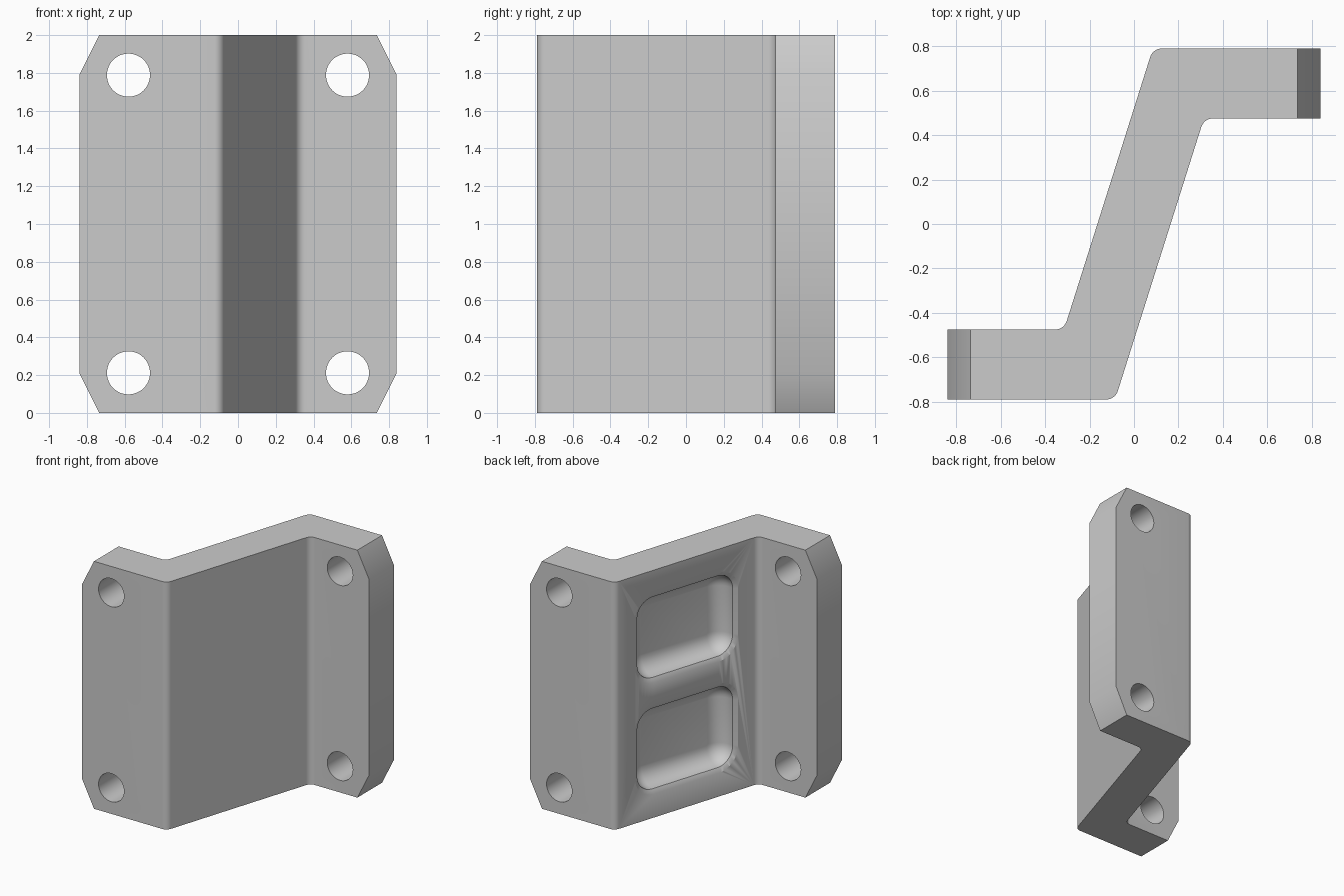
import bpy, bmesh, math
from mathutils import Vector, Matrix

cube = bpy.data.objects.get("Cube")
if cube:
    bpy.data.objects.remove(cube, do_unlink=True)

HEIGHT, HALF_X, HALF_Y = 2.0, 0.84, 0.79

grey = bpy.data.materials.new("light grey")
grey.use_nodes = True
grey.diffuse_color = (0.6, 0.6, 0.6, 1)
grey.node_tree.nodes["Principled BSDF"].inputs["Base Color"].default_value = (0.6, 0.6, 0.6, 1)


def rounded(points, radii, steps=8):
    """Round the corners of a closed outline."""
    out = []
    for i, (p, r) in enumerate(zip(points, radii)):
        p = Vector(p)
        if r <= 0:
            out.append(p)
            continue
        a = (Vector(points[i - 1]) - p).normalized()
        b = (Vector(points[(i + 1) % len(points)]) - p).normalized()
        half = a.angle(b) / 2
        centre = p + (a + b).normalized() * r / math.sin(half)
        start = p + a * r / math.tan(half) - centre
        end = p + b * r / math.tan(half) - centre
        sweep = math.pi - 2 * half
        for k in range(steps + 1):
            t = k / steps
            out.append(centre + (start * math.sin((1 - t) * sweep)
                                 + end * math.sin(t * sweep)) / math.sin(sweep))
    return out


def loft(bm, rings):
    """Skin closed rings of points and cap both ends."""
    loops = [[bm.verts.new(p) for p in ring] for ring in rings]
    for lo, hi in zip(loops, loops[1:]):
        for i in range(len(lo)):
            j = (i + 1) % len(lo)
            bm.faces.new((lo[i], lo[j], hi[j], hi[i]))
    bm.faces.new(loops[0][::-1])
    bm.faces.new(loops[-1])


def make_object(name, bm):
    bmesh.ops.recalc_face_normals(bm, faces=bm.faces)
    mesh = bpy.data.meshes.new(name)
    bm.to_mesh(mesh)
    bm.free()
    mesh.materials.append(grey)
    obj = bpy.data.objects.new(name, mesh)
    bpy.context.collection.objects.link(obj)
    return obj


# Z-shaped bracket body: half the outline, the rest by half-turn symmetry
half = [(-HALF_X, -HALF_Y), (-0.085, -HALF_Y), (0.315, 0.475), (HALF_X, 0.475)]
outline = half + [(-x, -y) for x, y in half]
profile = rounded(outline, [0, 0.055, 0.055, 0] * 2)
bm = bmesh.new()
loft(bm, [[(p.x, p.y, z) for p in profile] for z in (0, HEIGHT)])

# Chamfered flange corners
for sx in (-1, 1):
    for sz in (-1, 1):
        cut = bmesh.ops.bisect_plane(
            bm, geom=bm.verts[:] + bm.edges[:] + bm.faces[:],
            plane_co=(sx * HALF_X, 0, 1 + sz * 0.79),
            plane_no=(sx * 0.21, 0, sz * 0.105), clear_outer=True)
        edges = [e for e in cut["geom_cut"] if isinstance(e, bmesh.types.BMEdge)]
        bmesh.ops.holes_fill(bm, edges=edges)
body = make_object("bracket_body", bm)

# Bolt holes through the flanges
bm = bmesh.new()
for x in (-0.58, 0.58):
    for z in (0.212, 1.788):
        bmesh.ops.create_cone(
            bm, cap_ends=True, segments=48, radius1=0.114, radius2=0.114, depth=3,
            matrix=Matrix.Translation((x, 0, z)) @ Matrix.Rotation(math.pi / 2, 4, 'X'))

# Two shallow pockets in the sloping web: bevelled rim, then a curved bowl edge
along = Vector((0.4, 1.265, 0)).normalized()
inward = Vector((along.y, -along.x, 0))
RIM_INSET, RIM_DEPTH, BOWL = 0.035, 0.02, 0.13
steps = [(0, -0.1), (0, 0)]
for k in range(9):
    a = k / 8 * math.pi / 2
    steps.append((RIM_INSET + BOWL * (1 - math.cos(a)), RIM_DEPTH + BOWL * math.sin(a)))
for z in (0.55, 1.45):
    rings = []
    for inset, depth in steps:
        u, v = 0.476 - inset, 0.36 - inset
        rect = rounded([(-u, -v), (u, -v), (u, v), (-u, v)], [0.175 - inset] * 4)
        base = Vector((-0.115, 0.1575, z)) + inward * depth
        rings.append([base + along * p.x + Vector((0, 0, p.y)) for p in rect])
    loft(bm, rings)
cutter = make_object("cutter", bm)
cutter.hide_render = True

# Cut, then shade smooth with sharp edges kept
mod = body.modifiers.new("cut_openings", 'BOOLEAN')
mod.operation = 'DIFFERENCE'
mod.solver = 'EXACT'
mod.object = cutter
bpy.ops.object.select_all(action='DESELECT')
body.select_set(True)
bpy.context.view_layer.objects.active = body
bpy.ops.object.modifier_apply(modifier=mod.name)
bpy.data.objects.remove(cutter, do_unlink=True)
bpy.ops.object.shade_smooth_by_angle(angle=math.radians(30))
